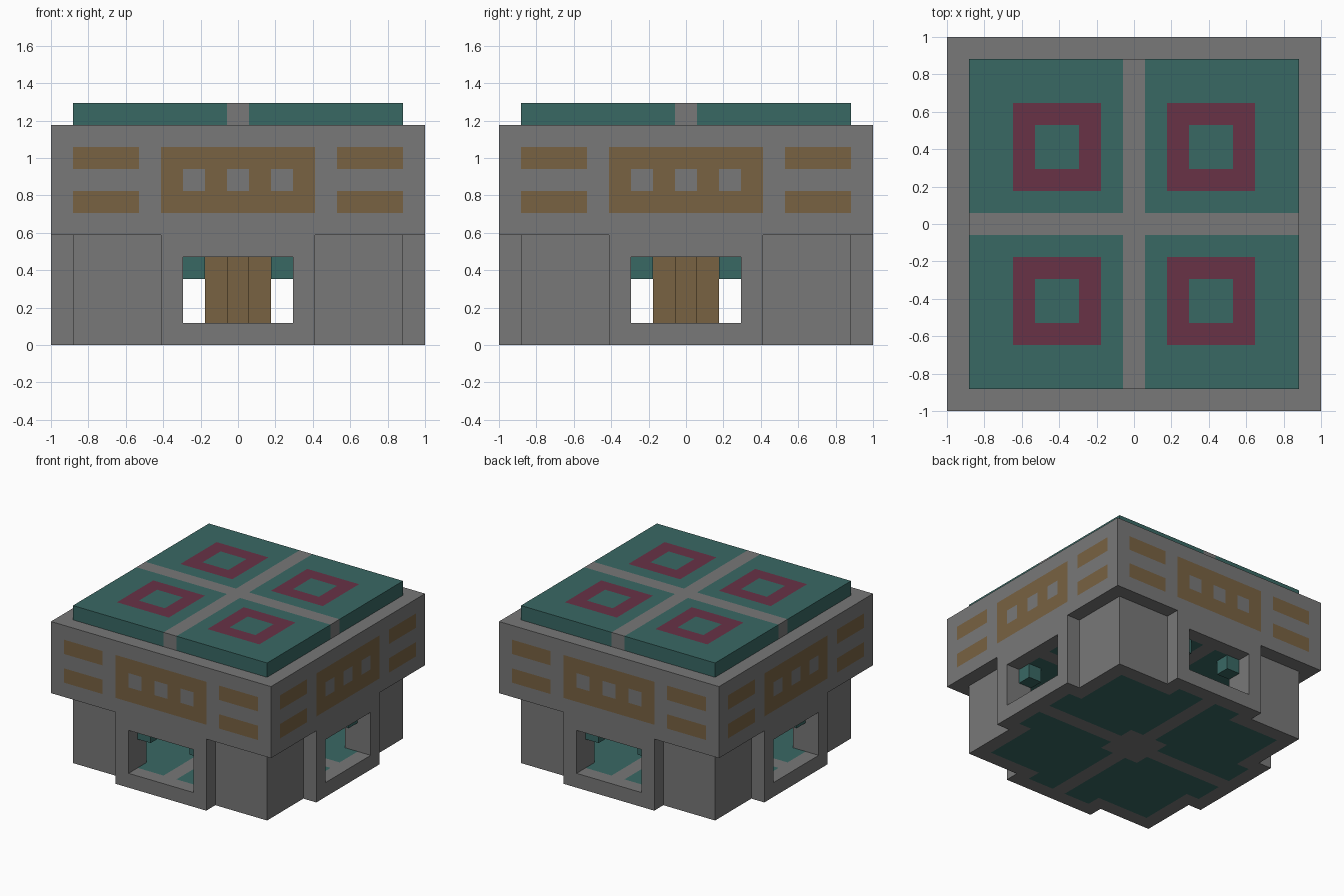
import bpy
import bmesh
from mathutils import Vector

cube = bpy.data.objects.get("Cube")
if cube:
    bpy.data.objects.remove(cube, do_unlink=True)

UNIT = 2 / 17          # edge of one block
HALF = 8               # blocks on each side of the centre block
TOP = 11               # height in blocks


def make_material(name, rgb):
    linear = [(c / 255 / 12.92) if c < 11 else ((c / 255 + 0.055) / 1.055) ** 2.4 for c in rgb]
    mat = bpy.data.materials.new(name)
    mat.use_nodes = True
    mat.diffuse_color = (*linear, 1)
    bsdf = mat.node_tree.nodes["Principled BSDF"]
    bsdf.inputs["Base Color"].default_value = (*linear, 1)
    bsdf.inputs["Roughness"].default_value = 0.9
    return mat


STONE, TEAL, BRONZE, MAROON = range(4)
MATERIALS = [
    make_material("stone grey", (120, 120, 120)),
    make_material("deep teal", (57, 104, 100)),
    make_material("bronze brown", (120, 98, 66)),
    make_material("maroon", (104, 50, 70)),
]


# Shapes: each takes the far and near distance from the centre axes, and the level
def base_shape(far, near, z):
    footprint = far <= 7 or near <= 3
    room_or_doorway = far <= 6 or near <= 2
    return z <= 4 and footprint and (z in (0, 4) or not room_or_doorway)


def lamp_shape(far, near, z):
    return z == 3 and far == 7 and near == 2


def pillar_shape(far, near, z):
    return 1 <= z <= 3 and far <= 1 and near == 0


def upper_shape(far, near, z):
    return 5 <= z <= 9


def roof_shape(far, near, z):
    return z == 10 and far <= 7


# Colour rules: each takes the block and the direction its face looks in
def base_colour(x, y, z, d):
    far, near = max(abs(x), abs(y)), min(abs(x), abs(y))
    panel = 1 <= near and 2 <= far <= 6
    doorstep = far == 7 and 1 <= near <= 2
    return TEAL if d[2] and z in (0, 4) and (panel or doorstep) else STONE


def upper_colour(x, y, z, d):
    if d[2]:
        return STONE
    across = abs(y) if d[0] else abs(x)
    plaque = across <= 3 and 6 <= z <= 8 and not (z == 7 and across in (0, 2))
    bar = 5 <= across <= 7 and z in (6, 8)
    return BRONZE if plaque or bar else STONE


def roof_colour(x, y, z, d):
    far, near = max(abs(x), abs(y)), min(abs(x), abs(y))
    if near == 0:
        return STONE
    ring = 2 <= near and far <= 5 and (near == 2 or far == 5)
    return MAROON if ring and d[2] else TEAL


PARTS = {
    "base_walls": (base_shape, base_colour),
    "hanging_lamps": (lamp_shape, lambda *a: TEAL),
    "centre_pillar": (pillar_shape, lambda *a: BRONZE),
    "upper_storey": (upper_shape, upper_colour),
    "roof_slab": (roof_shape, roof_colour),
}

span = range(-HALF, HALF + 1)
cells = {
    name: {(x, y, z) for x in span for y in span for z in range(TOP)
           if shape(max(abs(x), abs(y)), min(abs(x), abs(y)), z)}
    for name, (shape, _) in PARTS.items()
}
filled = set().union(*cells.values())


def build_part(name, colour):
    """Skin the blocks of a part with square faces wherever they meet open air."""
    bm = bmesh.new()
    for cell in sorted(cells[name]):
        for axis in range(3):
            for sign in (-1, 1):
                d = [0, 0, 0]
                d[axis] = sign
                if tuple(c + k for c, k in zip(cell, d)) in filled:
                    continue
                normal = Vector(d)
                u = Vector([float(i == (axis + 1) % 3) for i in range(3)])
                v = normal.cross(u)
                middle = Vector(cell) + Vector((0, 0, 0.5)) + normal / 2
                corners = (-u - v, u - v, u + v, v - u)
                face = bm.faces.new([bm.verts.new((middle + c / 2) * UNIT) for c in corners])
                face.material_index = colour(*cell, d)
    bmesh.ops.remove_doubles(bm, verts=bm.verts[:], dist=UNIT / 100)
    mesh = bpy.data.meshes.new(name)
    bm.to_mesh(mesh)
    bm.free()
    for mat in MATERIALS:
        mesh.materials.append(mat)
    bpy.context.collection.objects.link(bpy.data.objects.new(name, mesh))


for part, (_, rule) in PARTS.items():
    build_part(part, rule)
